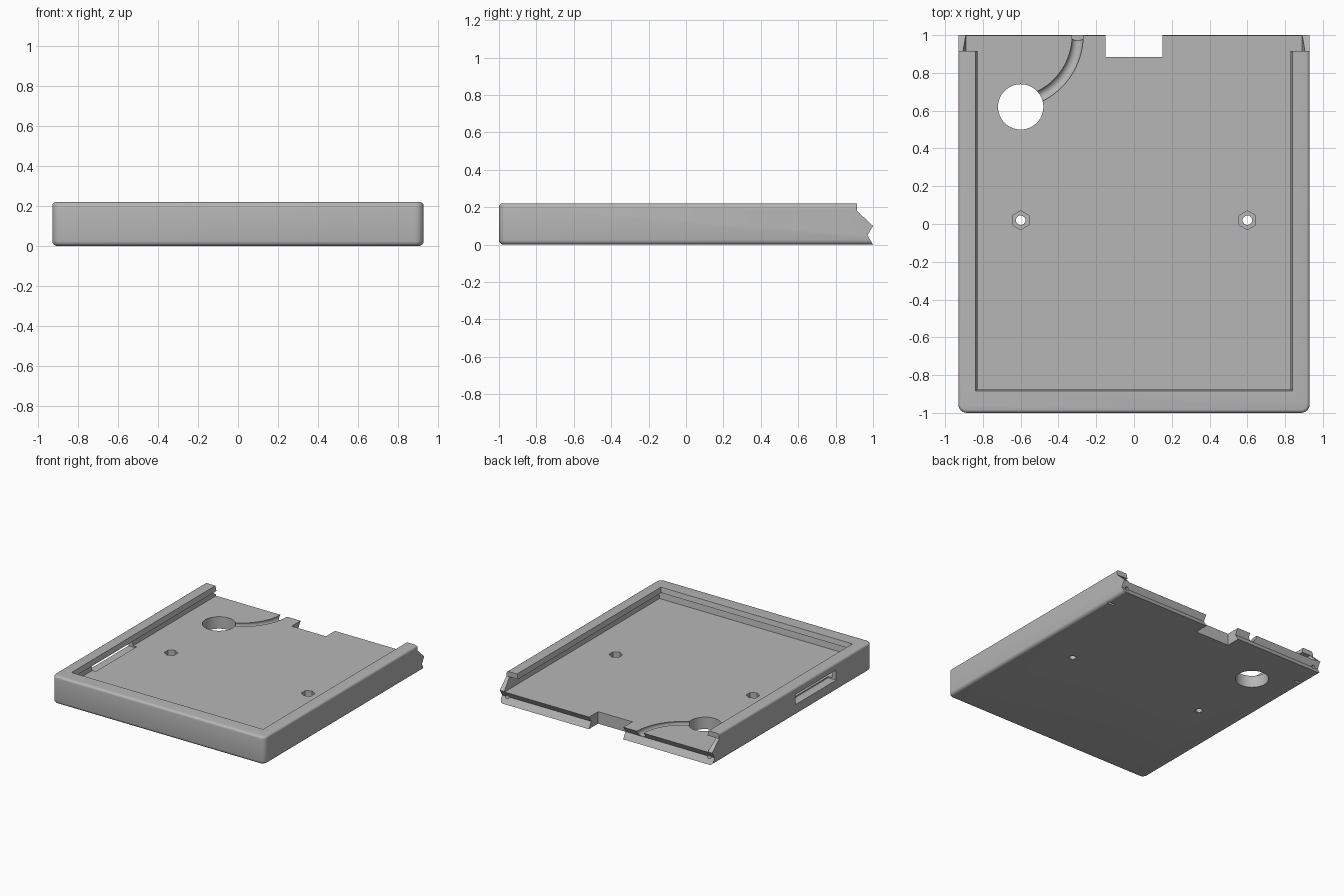
import bpy, bmesh, math
from mathutils import Matrix, Vector

if "Cube" in bpy.data.objects:
    bpy.data.objects.remove(bpy.data.objects["Cube"], do_unlink=True)

W, H, FLOOR, LIP = 0.93, 0.22, 0.095, 0.18

grey = bpy.data.materials.new("light grey plastic")
grey.use_nodes = True
colour = (0.47, 0.47, 0.47, 1)
grey.diffuse_color = colour
grey.node_tree.nodes["Principled BSDF"].inputs["Base Color"].default_value = colour


def to_object(name, bm):
    bmesh.ops.recalc_face_normals(bm, faces=bm.faces)
    mesh = bpy.data.meshes.new(name)
    bm.to_mesh(mesh)
    bm.free()
    ob = bpy.data.objects.new(name, mesh)
    bpy.context.collection.objects.link(ob)
    return ob


def loft(name, lower, upper):
    """Solid between two matching outlines."""
    bm = bmesh.new()
    a = [bm.verts.new(p) for p in lower]
    b = [bm.verts.new(p) for p in upper]
    bm.faces.new(a[::-1])
    bm.faces.new(b)
    for i in range(len(a)):
        j = (i + 1) % len(a)
        bm.faces.new((a[i], a[j], b[j], b[i]))
    return to_object(name, bm)


def rect(x0, x1, y0, y1, z):
    return [(x0, y0, z), (x1, y0, z), (x1, y1, z), (x0, y1, z)]


def box(name, x0, x1, y0, y1, z0, z1):
    return loft(name, rect(x0, x1, y0, y1, z0), rect(x0, x1, y0, y1, z1))


def cylinder(name, centre, radius, depth, sides=48, axis="Z"):
    bm = bmesh.new()
    turn = Matrix.Rotation(math.pi / 2, 4, "X") if axis == "Y" else Matrix()
    bmesh.ops.create_cone(bm, cap_ends=True, segments=sides, radius1=radius,
                          radius2=radius, depth=depth,
                          matrix=Matrix.Translation(centre) @ turn)
    return to_object(name, bm)


def cut(body, cutter):
    mod = body.modifiers.new("cut", "BOOLEAN")
    mod.operation = "DIFFERENCE"
    mod.solver = "EXACT"
    mod.object = cutter
    bpy.context.view_layer.objects.active = body
    bpy.ops.object.modifier_apply(modifier=mod.name)
    bpy.data.objects.remove(cutter, do_unlink=True)


def bevel(bm, test, radius, segments):
    edges = [e for e in bm.edges if test(*[v.co for v in e.verts])]
    bmesh.ops.bevel(bm, geom=edges, offset=radius, segments=segments,
                    profile=0.5, affect="EDGES")


# Tray block, overlong at the back so that the end can be trimmed to shape
tray = box("tray", -W, W, -1, 1.2, 0, H)
bm = bmesh.new()
bm.from_mesh(tray.data)
bevel(bm, lambda a, b: a.y < 0 and b.y < 0 and abs(a.z - b.z) > 0.1, 0.045, 6)
for level, radius in ((0, 0.025), (H, 0.018)):
    bevel(bm, lambda a, b: abs(a.z - level) < 1e-4 and abs(b.z - level) < 1e-4
          and min(a.y, b.y) < 1, radius, 4)
bm.to_mesh(tray.data)
bm.free()

# Cavity: undercut lid channel below, sloped lip opening above
cut(tray, loft("channel", rect(-0.89, 0.89, -0.94, 1.3, FLOOR),
               rect(-0.905, 0.905, -0.95, 1.3, LIP)))
cut(tray, loft("opening", rect(-0.825, 0.825, -0.872, 1.3, LIP - 0.02),
               rect(-0.843, 0.843, -0.888, 1.3, H + 0.02)))

# Back end: chamfered wall ends and a V groove along the floor edge
profile = [(1.3, -0.1), (1.0, -0.1), (1.0, 0), (0.97, 0.05), (1.0, 0.1),
           (0.915, LIP), (0.915, 0.3), (1.3, 0.3)]
cut(tray, loft("back_trim", [(-1.1, y, z) for y, z in profile],
               [(1.1, y, z) for y, z in profile]))

# Back notch, side slot and round cable opening
cut(tray, box("notch", -0.15, 0.15, 0.885, 1.1, -0.1, 0.15))
cut(tray, box("side_slot", -1.0, -0.86, -0.55, -0.04, 0.085, 0.165))
cut(tray, cylinder("cable_hole", (-0.6, 0.62, 0.05), 0.12, 0.2, 64))

# Curved round-bottomed cable channel, from the hole to the back edge
bm = bmesh.new()
rings = []
for i in range(25):
    t = math.radians(8 - i * 3.1)
    out = Vector((math.cos(t), math.sin(t), 0))
    centre = Vector((-0.66, 1.0, 0.082)) + out * 0.362
    rings.append([bm.verts.new(centre + out * 0.032 * math.cos(u)
                               + Vector((0, 0, 0.032 * math.sin(u))))
                  for u in [k * math.tau / 16 for k in range(16)]])
for a, b in zip(rings, rings[1:]):
    for k in range(16):
        m = (k + 1) % 16
        bm.faces.new((a[k], a[m], b[m], b[k]))
bm.faces.new(rings[0])
bm.faces.new(rings[-1][::-1])
cut(tray, to_object("cable_channel", bm))

# Mirrored fastener holes: floor bolts with hex pockets, back screws with slots
for side in (-1, 1):
    x = side * 0.6
    cut(tray, cylinder("bolt_hole", (x, 0.02, 0.05), 0.025, 0.3, 24))
    cut(tray, cylinder("hex_pocket", (x, 0.02, 0.1), 0.05, 0.1, 6).evaluated_get(
        bpy.context.evaluated_depsgraph_get()).original)
    x = side * 0.885
    cut(tray, cylinder("screw_hole", (x, 0.9, 0.05), 0.015, 0.3, 16, "Y"))
    cut(tray, box("nut_slot", x - 0.03, x + 0.03, 0.79, 0.81, -0.05, 0.07))

# Finish
tray.data.materials.clear()
tray.data.materials.append(grey)
for p in tray.data.polygons:
    p.material_index = 0
bpy.ops.object.select_all(action="DESELECT")
tray.select_set(True)
bpy.context.view_layer.objects.active = tray
bpy.ops.object.shade_smooth_by_angle(angle=math.radians(30))
